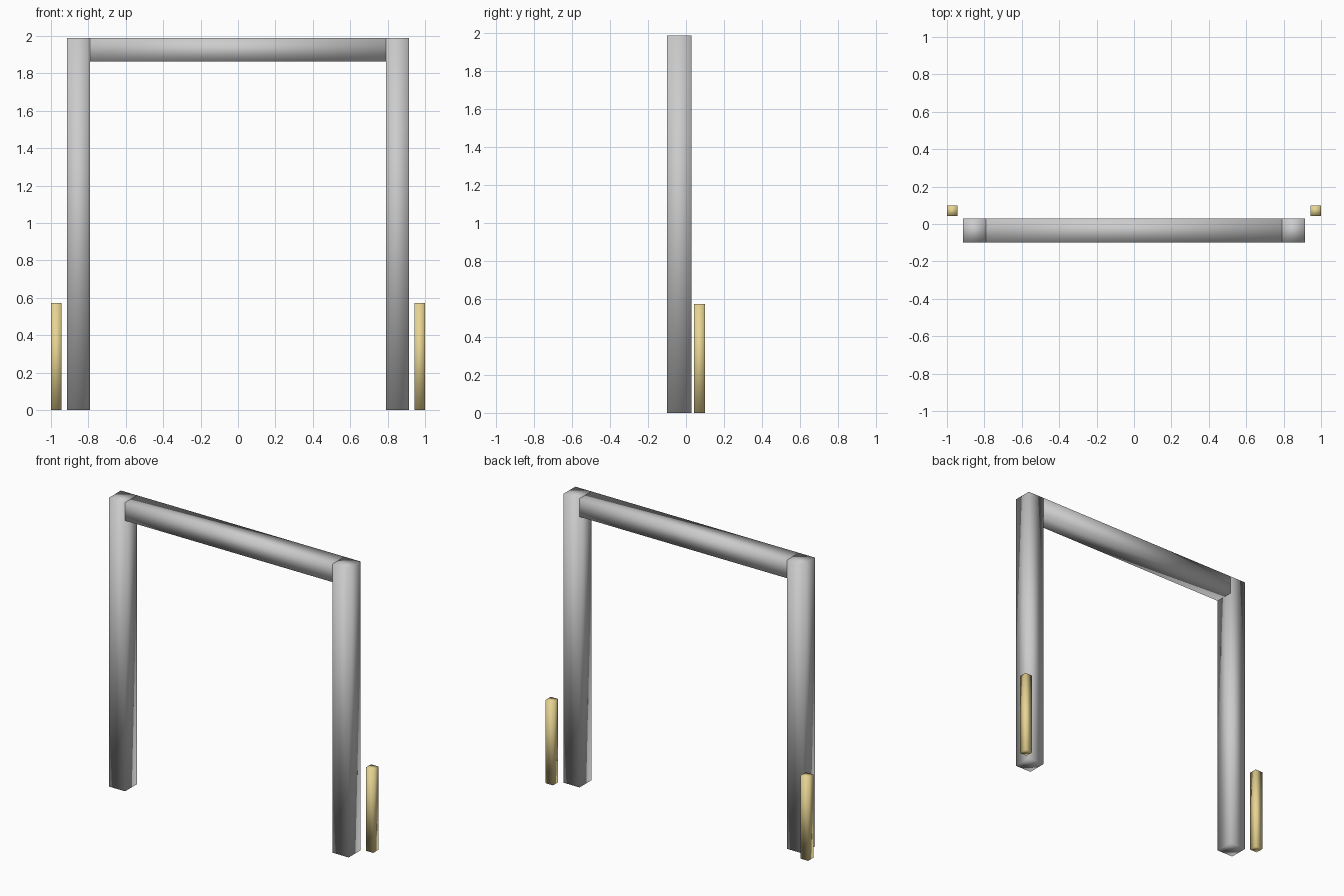
import bpy

if "Cube" in bpy.data.objects:
    bpy.data.objects.remove(bpy.data.objects["Cube"])

brass = bpy.data.materials.new("brass")
brass.diffuse_color = (0.8, 0.66, 0.29, 1)
brass.use_nodes = True
brass.node_tree.nodes["Principled BSDF"].inputs["Base Color"].default_value = brass.diffuse_color


def box(name, x, y, z, mat=None):
    """Smooth-shaded box from (min, max) ranges."""
    bpy.ops.mesh.primitive_cube_add(
        size=1, location=[(a + b) / 2 for a, b in (x, y, z)])
    ob = bpy.context.object
    ob.name = name
    ob.scale = [b - a for a, b in (x, y, z)]
    bpy.ops.object.transform_apply(location=False, rotation=False, scale=True)
    bpy.ops.object.shade_smooth()
    if mat:
        ob.data.materials.append(mat)
    return ob


FRAME_Y = (-0.10, 0.03)
INNER, OUTER, TOP = 0.79, 0.913, 1.988

# Upright posts and the small stakes beside them, on both sides
for side, s in (("left", -1), ("right", 1)):
    box(f"{side}_post", sorted((s * INNER, s * OUTER)), FRAME_Y, (0, TOP))
    box(f"{side}_stake", sorted((s * 0.943, s * 1.0)), (0.043, 0.10), (0, 0.573), brass)

# Crossbar joining the posts at the top
box("crossbar", (-INNER, INNER), FRAME_Y, (TOP - 0.125, TOP))
